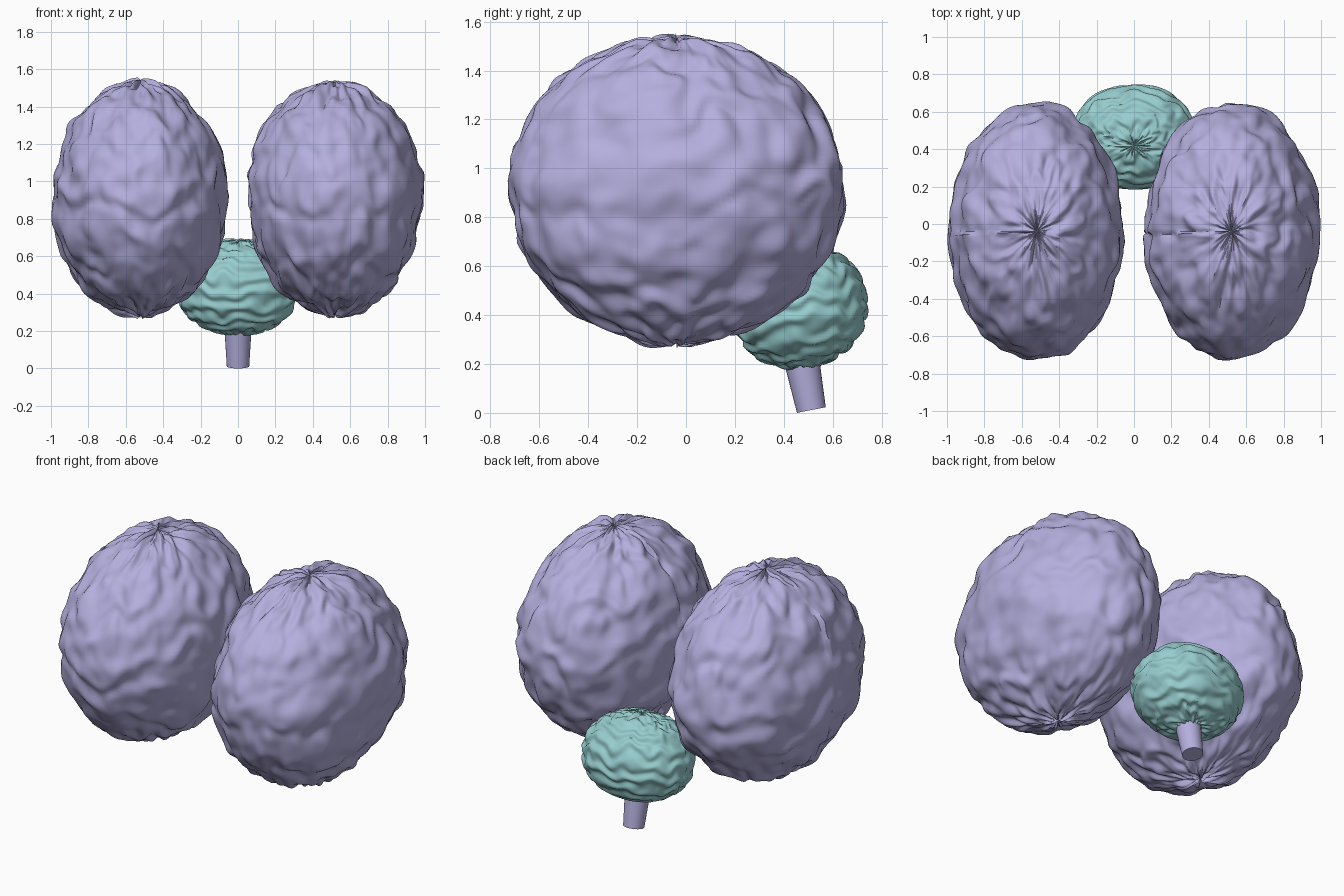
import bpy, bmesh, math
from mathutils import Vector, Matrix, noise

cube = bpy.data.objects.get("Cube")
if cube:
    bpy.data.objects.remove(cube)


def material(name, colour):
    mat = bpy.data.materials.new(name)
    mat.use_nodes = True
    mat.diffuse_color = (*colour, 1)
    mat.node_tree.nodes["Principled BSDF"].inputs["Base Color"].default_value = (*colour, 1)
    return mat


lavender = material("lavender", (0.46, 0.43, 0.73))
teal = material("teal", (0.31, 0.61, 0.62))


def add_object(name, bm, mat, location, tilt=0.0):
    mesh = bpy.data.meshes.new(name)
    bm.to_mesh(mesh)
    bm.free()
    obj = bpy.data.objects.new(name, mesh)
    bpy.context.collection.objects.link(obj)
    obj.location = location
    obj.rotation_euler.x = tilt
    mesh.materials.append(mat)
    bpy.ops.object.select_all(action="DESELECT")
    obj.select_set(True)
    bpy.context.view_layer.objects.active = obj
    bpy.ops.object.shade_smooth_by_angle(angle=math.radians(50))
    return obj


def folded_ball(name, mat, location, radii, relief, segments, tilt=0.0, power=1.0):
    """Ellipsoid pushed in and out by a relief given in longitude and latitude."""
    bm = bmesh.new()
    bmesh.ops.create_uvsphere(bm, u_segments=segments, v_segments=segments // 2, radius=1)
    for v in bm.verts:
        n = v.co.normalized()
        lon, lat = math.atan2(n.y, n.x), math.asin(max(-1, min(1, n.z)))
        shape = [math.copysign(abs(c) ** power, c) * r for c, r in zip(n, radii)]
        normal = Vector([c / r for c, r in zip(n, radii)]).normalized()
        v.co = Vector(shape) + normal * relief(lon, lat)
    return add_object(name, bm, mat, location, tilt)


def cerebrum_relief(seed):
    # Wandering folds, broken up by broad and fine swells
    def relief(lon, lat):
        p = Vector((lon * 2.6, lat * 2.6, seed))
        warp = noise.noise(p) * 3.2 + noise.noise(p * 2.1) * 1.3
        folds = math.sin(lat * 12 + warp * 1.5)
        swell = noise.noise(p * 0.7 + Vector((5, 3, 0)))
        fine = noise.noise(p * 1.9 + Vector((9, 1, 0)))
        return 0.009 * folds + 0.018 * swell + 0.020 * fine
    return relief


def cerebellum_relief(lon, lat):
    # Closely stacked wavy leaves
    p = Vector((lon * 2.2, lat * 1.2, 7))
    return 0.008 * math.sin(lat * 19 + noise.noise(p * 1.6) * 4.5) + 0.006 * noise.noise(p)


# Two cerebral hemispheres
for side, x, seed in (("left", 0.52, 2.3), ("right", -0.52, 8.7)):
    folded_ball(side + "_hemisphere", lavender, (x, -0.04, 0.91),
                (0.465, 0.68, 0.62), cerebrum_relief(seed), 200)

# Cerebellum tucked under the back
folded_ball("cerebellum", teal, (0, 0.465, 0.435), (0.325, 0.275, 0.25),
            cerebellum_relief, 160, math.radians(11), 0.93)

# Tapered brain stem, leaning back as it descends
bm = bmesh.new()
bmesh.ops.create_cone(bm, cap_ends=True, segments=32, radius1=0.06, radius2=0.078, depth=0.3)
add_object("brain_stem", bm, lavender, (0, 0.484, 0.159), math.radians(11))
